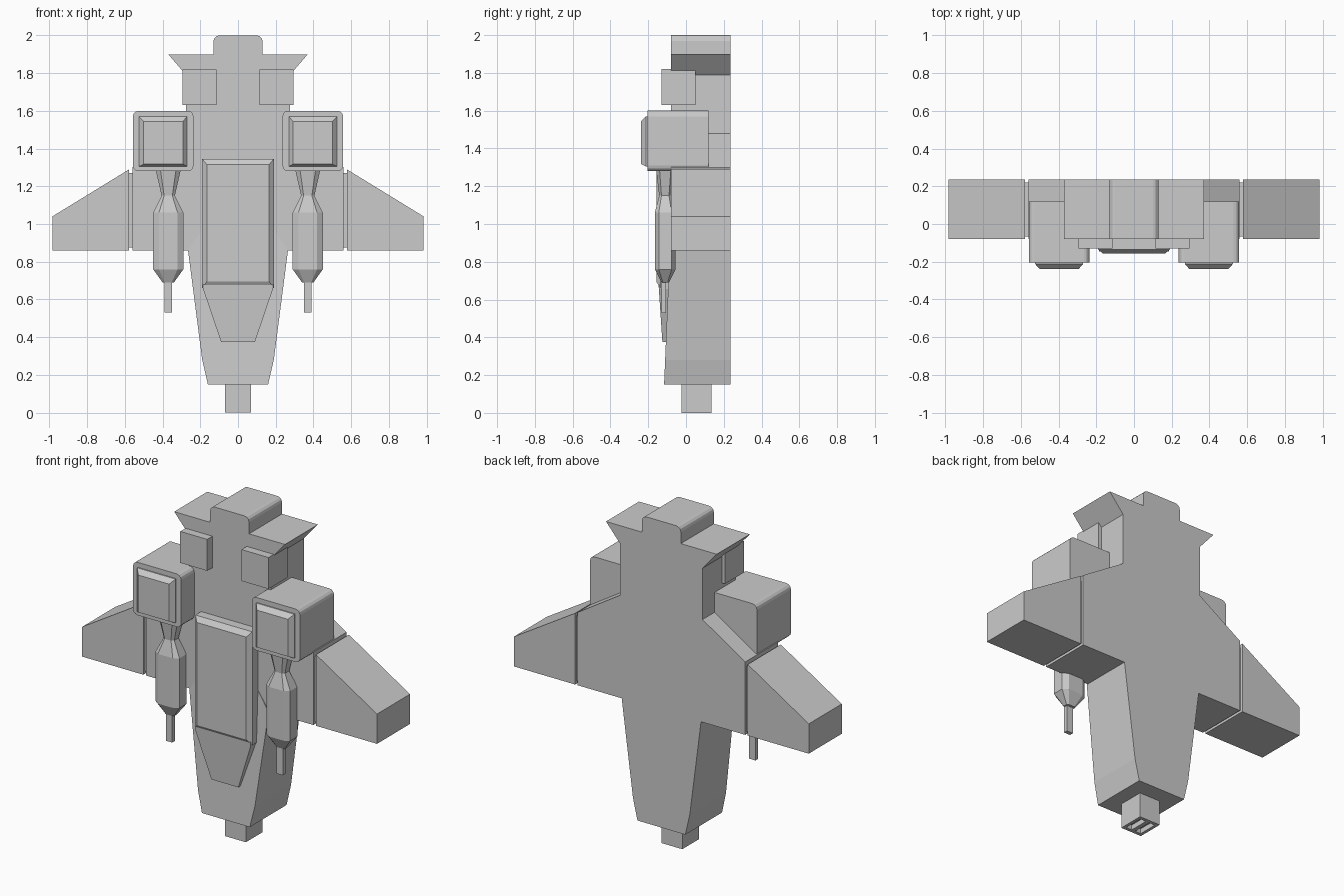
import bpy, bmesh, math

if "Cube" in bpy.data.objects:
    bpy.data.objects.remove(bpy.data.objects["Cube"])


def loft(name, rings, mirror=False):
    """Skin a stack of equal-length point rings and cap both ends."""
    bm = bmesh.new()
    vs = [[bm.verts.new(p) for p in r] for r in rings]
    n = len(vs[0])
    for a, b in zip(vs, vs[1:]):
        for i in range(n):
            j = (i + 1) % n
            bm.faces.new((a[i], a[j], b[j], b[i]))
    bm.faces.new(vs[0][::-1])
    bm.faces.new(vs[-1])
    bmesh.ops.recalc_face_normals(bm, faces=bm.faces)
    me = bpy.data.meshes.new(name)
    bm.to_mesh(me)
    bm.free()
    ob = bpy.data.objects.new(name, me)
    bpy.context.collection.objects.link(ob)
    if mirror:
        ob.modifiers.new("Mirror", 'MIRROR').use_axis[0] = True
    return ob


def prism(name, pts, y0, y1, mirror=False):
    return loft(name, [[(x, y, z) for x, z in pts] for y in (y0, y1)], mirror)


def rect(x0, x1, z0, z1):
    return [(x0, z0), (x1, z0), (x1, z1), (x0, z1)]


def round_rect(x0, x1, z0, z1, r, steps=3):
    pts = []
    for cx, cz, a0 in ((x1 - r, z1 - r, 0), (x0 + r, z1 - r, 90),
                       (x0 + r, z0 + r, 180), (x1 - r, z0 + r, 270)):
        for i in range(steps + 1):
            a = math.radians(a0 + 90 * i / steps)
            pts.append((cx + r * math.cos(a), cz + r * math.sin(a)))
    return pts


def both(half):
    """Complete a right-hand outline with its mirrored left side."""
    return half + [(-x, z) for x, z in reversed(half)]


def face_rings(name, stages, mirror=False):
    """Loft between outlines given as (y, outline)."""
    return loft(name, [[(x, y, z) for x, z in pts] for y, pts in stages], mirror)


# Main hull slab with rounded crest
hull = [(0.10, 2.0), (0.115, 1.996), (0.126, 1.985), (0.13, 1.97), (0.13, 1.90),
        (0.37, 1.90), (0.275, 1.79), (0.275, 1.48), (0.56, 1.30), (0.56, 0.86),
        (0.265, 0.86), (0.19, 0.28), (0.16, 0.15)]
prism("hull", both(hull), -0.08, 0.235)

# Wedge that thickens the front of the nose
nose = both([(0.185, 0.98), (0.265, 0.86), (0.19, 0.28), (0.16, 0.15)])
loft("nose_wedge", [[(x, -0.08, z) for x, z in nose],
                    [(x, -0.081 - 0.035 * (0.98 - z) / 0.83, z) for x, z in nose]])

# Wings and the thin joint between wing and hull
prism("wing", [(0.577, 0.86), (0.985, 0.86), (0.985, 1.04), (0.577, 1.29)],
      -0.08, 0.235, True)
prism("wing_joint", rect(0.55, 0.59, 0.875, 1.27), -0.065, 0.22, True)

# Raised blocks beside the head
prism("head_block", rect(0.115, 0.295, 1.63, 1.82), -0.13, 0.05, True)

# Shoulder pods with bevelled front covers
prism("shoulder_pod", round_rect(0.236, 0.558, 1.28, 1.60, 0.03), -0.205, 0.12, True)
face_rings("pod_cover", [(-0.2, rect(0.27, 0.525, 1.305, 1.57)),
                         (-0.212, rect(0.27, 0.525, 1.305, 1.57)),
                         (-0.238, rect(0.293, 0.5, 1.318, 1.543))], True)

# Canopy and the tapered plate below it
face_rings("canopy", [(-0.08, rect(-0.19, 0.19, 0.66, 1.345)),
                      (-0.135, rect(-0.19, 0.19, 0.66, 1.345)),
                      (-0.157, rect(-0.165, 0.165, 0.695, 1.315))])
plate = both([(0.185, 0.68), (0.185, 0.655), (0.09, 0.375)])
loft("canopy_plate", [[(x, -0.09, z) for x, z in plate],
                      [(x, -0.125 - 0.02 * (z - 0.375) / 0.3, z) for x, z in plate]])

# Guns: chamfered sections stacked down the barrel (z, half x, half y)
def gun_ring(z, hx, hy):
    k = 0.62
    p = [(k * hx, -hy), (hx, -k * hy), (hx, k * hy), (k * hx, hy),
         (-k * hx, hy), (-hx, k * hy), (-hx, -k * hy), (-k * hx, -hy)]
    return [(0.37 + x, -0.11 + y, z) for x, y in p]


loft("gun_body", [gun_ring(*s) for s in (
    (1.285, 0.066, 0.048), (1.15, 0.035, 0.032), (1.06, 0.08, 0.055),
    (0.76, 0.08, 0.055), (0.69, 0.03, 0.02))], True)
prism("gun_barrel", rect(0.349, 0.391, 0.53, 0.70), -0.13, -0.105, True)

# Tail nozzle with two slots cut into its underside
nozzle = prism("nozzle", rect(-0.07, 0.07, 0, 0.15), -0.025, 0.135)
cutter = prism("slot_cutter", rect(0.012, 0.052, -0.02, 0.03), -0.005, 0.115, True)
cutter.hide_render = True
cutter.hide_viewport = False
cutter.display_type = 'WIRE'
cut = nozzle.modifiers.new("Slots", 'BOOLEAN')
cut.operation = 'DIFFERENCE'
cut.object = cutter
